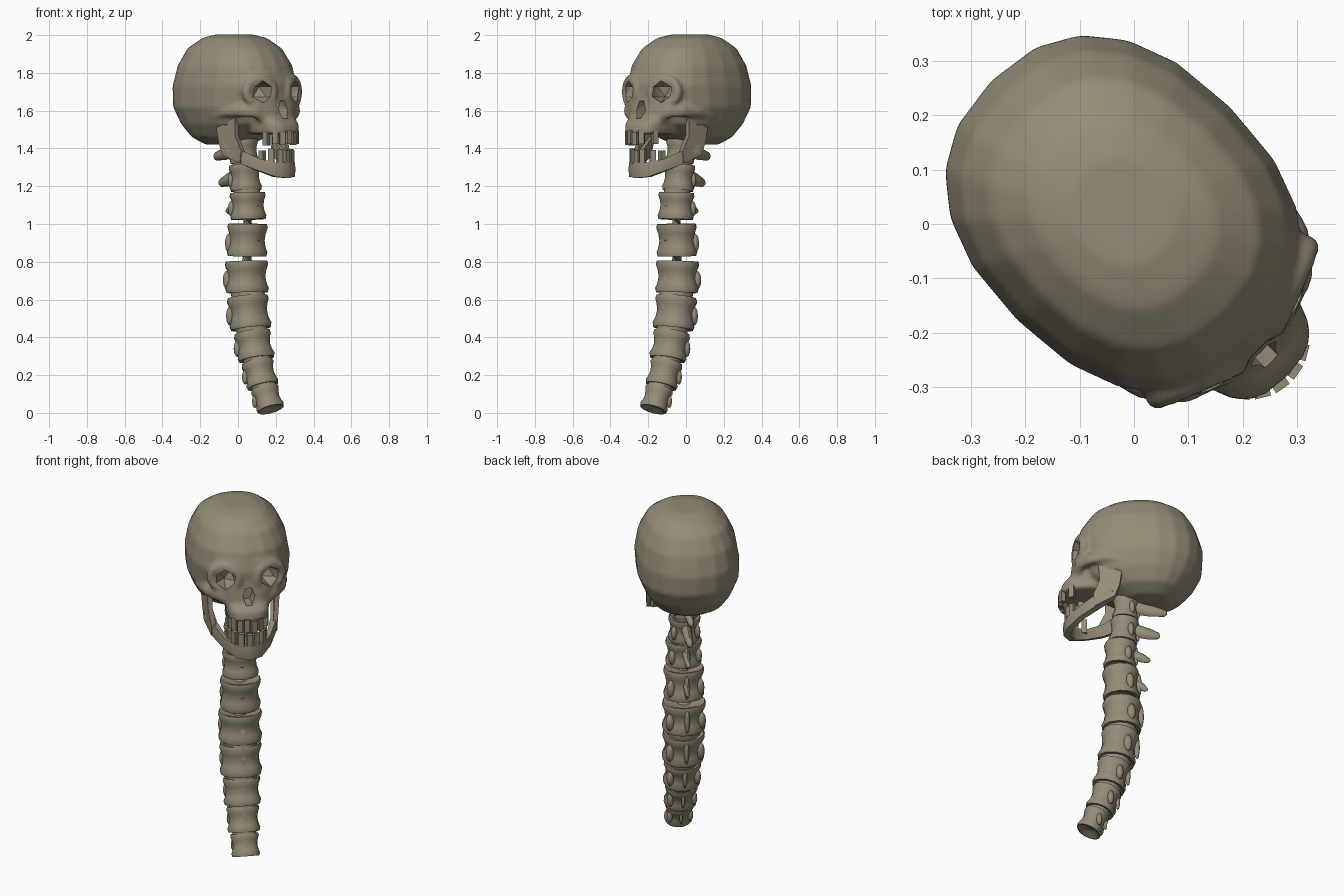
import bpy, bmesh
from math import sin, cos, pi, radians
from mathutils import Vector, Matrix

if "Cube" in bpy.data.objects:
    bpy.data.objects.remove(bpy.data.objects["Cube"])

bone = bpy.data.materials.new("aged_bone")
bone.use_nodes = True
COLOUR = (0.30, 0.26, 0.185, 1)
bone.diffuse_color = COLOUR
bone.node_tree.nodes["Principled BSDF"].inputs["Base Color"].default_value = COLOUR
TURN = Matrix.Rotation(radians(45), 4, 'Z')


def P(forward, left, up):
    """Anatomical coordinates to the unturned model frame."""
    return Vector((left, -forward, up))


def loft(bm, rings):
    """Skin closed rings of equal length and cap both ends."""
    loops = [[bm.verts.new(p) for p in r] for r in rings]
    n = len(loops[0])
    for a, b in zip(loops, loops[1:]):
        for i in range(n):
            bm.faces.new((a[i], a[(i + 1) % n], b[(i + 1) % n], b[i]))
    bm.faces.new(loops[0])
    bm.faces.new(loops[-1])


def finish(name, bm, angle=40):
    bmesh.ops.recalc_face_normals(bm, faces=bm.faces)
    me = bpy.data.meshes.new(name)
    bm.to_mesh(me)
    bm.free()
    me.transform(TURN)
    me.materials.append(bone)
    ob = bpy.data.objects.new(name, me)
    bpy.context.collection.objects.link(ob)
    smooth(ob, angle)
    return ob


def smooth(ob, angle):
    bpy.ops.object.select_all(action='DESELECT')
    ob.select_set(True)
    bpy.context.view_layer.objects.active = ob
    bpy.ops.object.shade_smooth_by_angle(angle=radians(angle))


def oval(z, back, front, width, power=0.85, n=20):
    """Horizontal squared oval between two forward positions."""
    mid, half = (front + back) / 2, (front - back) / 2
    sq = lambda t: abs(t) ** power * (1 if t > 0 else -1)
    return [P(mid + half * sq(cos(2 * pi * i / n)), width * sq(sin(2 * pi * i / n)), z)
            for i in range(n)]


def tube(bm, pts, radii, n=8, flat=1.0):
    """Tapered tube along a path, with rings square to it."""
    rings = []
    for i, p in enumerate(pts):
        t = (pts[min(i + 1, len(pts) - 1)] - pts[max(i - 1, 0)]).normalized()
        a = t.cross(Vector((0, 0, 1))).normalized()
        b = a.cross(t)
        rings.append([p + radii[i] * (a * cos(2 * pi * k / n) * flat + b * sin(2 * pi * k / n))
                      for k in range(n)])
    loft(bm, rings)


def blob(bm, centre, size, turn=0, sub=2):
    m = Matrix.Translation(centre) @ Matrix.Rotation(turn, 4, 'Z') \
        @ Matrix.Diagonal((size[1], size[0], size[2], 1))
    bmesh.ops.create_icosphere(bm, subdivisions=sub, radius=1, matrix=m)


# Skull: braincase and face blocks, welded with orbital rims and cheek arches
bm = bmesh.new()
loft(bm, [oval(*r) for r in (
    (2.003, -.13, .07, .09), (1.985, -.20, .15, .15), (1.93, -.285, .235, .215),
    (1.84, -.34, .295, .258), (1.73, -.372, .32, .277), (1.62, -.368, .29, .272),
    (1.53, -.325, .25, .235), (1.46, -.26, .13, .185), (1.42, -.19, .04, .11))])
loft(bm, [oval(*r, .7) for r in (
    (1.80, .1, .305, .16), (1.74, .1, .325, .19), (1.69, .1, .325, .18),
    (1.63, .1, .335, .165), (1.57, .12, .345, .13), (1.53, .13, .39, .118),
    (1.475, .15, .4, .11))])
for s in (-1, 1):
    rim = [P(.285 - .03 * cos(a), s * (.122 + .075 * cos(a)), 1.70 + .07 * sin(a))
           for a in [2 * pi * i / 12 for i in range(13)]]
    for a, b in zip(rim, rim[1:]):
        tube(bm, [a, (a + b) / 2, b], [.023, .025, .023])
    tube(bm, [P(-.05, s * .225, 1.57), P(.04, s * .232, 1.58), P(.13, s * .228, 1.595),
              P(.22, s * .2, 1.60), P(.28, s * .15, 1.60), P(.31, s * .08, 1.55)],
         [.02, .027, .027, .036, .04, .03], flat=.7)
skull = finish("skull", bm)

# Hidden cutters for eye sockets and the nose opening
bm = bmesh.new()
for s in (-1, 1):
    blob(bm, P(.305, s * .122, 1.70), (.085, .062, .06), s * .3, 1)
tube(bm, [P(.27, 0, 1.605), P(.42, 0, 1.605)], [.05, .056], 6, .62)
cutter = finish("socket_cutter", bm)
cutter.hide_render = True

bpy.context.view_layer.objects.active = skull
mod = skull.modifiers.new("weld", 'REMESH')
mod.mode, mod.voxel_size = 'VOXEL', .011
mod = skull.modifiers.new("soften", 'SMOOTH')
mod.factor, mod.iterations = .5, 6
mod = skull.modifiers.new("sockets", 'BOOLEAN')
mod.operation, mod.object, mod.solver = 'DIFFERENCE', cutter, 'EXACT'
for m in list(skull.modifiers):
    bpy.ops.object.modifier_apply(modifier=m.name)
bpy.data.objects.remove(cutter)
smooth(skull, 40)

# Lower jaw: horseshoe body with an upright notched plate on each side
half = [(.10, .197, 1.36, 1.46), (.20, .172, 1.315, 1.39), (.29, .128, 1.28, 1.345),
        (.355, .07, 1.25, 1.325)]
path = half + [(.38, 0, 1.243, 1.325)] + [(u, -v, a, b) for u, v, a, b in half[::-1]]
bm = bmesh.new()
rings = []
for u, v, low, high in path:
    inner = P(.05, 0, 0) - P(u, v, 0)
    inner = inner.normalized() * .035
    rings.append([P(u, v, low), P(u, v, low * .5 + high * .5) - inner * .15, P(u, v, high),
                  P(u, v, high) + inner, P(u, v, low) + inner])
loft(bm, rings)
outline = [(.085, 1.365), (.06, 1.43), (.04, 1.56), (.085, 1.57), (.10, 1.525), (.125, 1.525),
           (.15, 1.58), (.175, 1.56), (.17, 1.47), (.205, 1.39), (.195, 1.32)]
for s in (-1, 1):
    slant = lambda u, z: .2 + .06 * (z - 1.4) - .2 * max(0, u - .1)
    loft(bm, [[P(u, s * (slant(u, z) + t), z) for u, z in outline] for t in (.004, -.022)])
finish("lower_jaw", bm, 50)

# Teeth: small blocks on two arcs, with gaps
def teeth(name, z, height, radius, centre, slots, reach):
    bm = bmesh.new()
    for k in slots:
        a = k * reach
        m = Matrix.Translation(P(centre + radius * cos(a), radius * sin(a), z + .006 * (k % 2))) \
            @ Matrix.Rotation(a, 4, 'Z') @ Matrix.Diagonal((.03, .024, height, 1))
        bmesh.ops.create_cube(bm, size=1, matrix=m)
    finish(name, bm, 30)


teeth("upper_teeth", 1.45, .07, .1, .297, (-4, -2.5, -1.5, -.5, .5, 1.5, 3.5), .36)
teeth("lower_teeth", 1.35, .08, .098, .265, (-4, -2.5, -1.2, 0, 1, 2.5, 4), .36)

# Spine: spool-shaped vertebrae strung on a curved core
# columns: forward, height, radius, length
spine = [(.045, 1.385, .08, .13), (.055, 1.245, .088, .14), (.075, 1.095, .1, .145),
         (.07, .915, .112, .175), (.066, .72, .12, .17), (.084, .53, .116, .175),
         (.122, .355, .103, .15), (.165, .205, .09, .14), (.222, .075, .078, .125)]
profile = [(.6, .40), (.8, .47), (.95, .49), (1.0, .38), (.9, .2), (.85, 0),
           (.9, -.2), (1.0, -.36), (.95, -.49), (.78, -.48), (.55, -.36)]
mids = [P(u, 0, z) for u, z, r, h in spine]
bm = bmesh.new()
tube(bm, [m + (mids[-1] - mids[-2]) * .1 if m is mids[-1] else m for m in mids],
     [r * .78 for u, z, r, h in spine], 12)
finish("disc_core", bm)

for i, (u, z, r, h) in enumerate(spine):
    up = (mids[max(i - 1, 0)] - mids[min(i + 1, len(mids) - 1)]).normalized()
    side = Vector((1, 0, 0))
    fwd = up.cross(side)
    bm = bmesh.new()
    rings = []
    for pr, ph in profile:
        rings.append([mids[i] + up * ph * h + r * pr *
                      (side * cos(a) + fwd * sin(a) * (.95 + .05 * cos(2 * a)))
                      for a in [2 * pi * k / 14 for k in range(14)]])
    loft(bm, rings)
    # low ridge down the back and a knob on each rear flank
    blob(bm, mids[i] + P(-r * .86, 0, 0), (r * .14, r * .12, h * .42))
    for s in (-1, 1):
        blob(bm, mids[i] + P(-r * .5, s * r * .72, -h * .1), (r * .2, r * .2, h * .3))
    finish("vertebra_%d" % (i + 1), bm, 50)

# Spines: blunt hooks behind the upper four vertebrae
bm = bmesh.new()
for (u, z, r, h), tip, size in zip(spine, (-.178, -.14, -.088, -.075), (.034, .034, .026, .022)):
    root = u - r * .75
    tube(bm, [P(root, 0, z + .01), P(root * .5 + tip * .5, 0, z - .012),
              P(tip + .012, 0, z - .028), P(tip, 0, z - .026)],
         [size * 1.15, size, size * .65, size * .3], 8, .7)
finish("rear_spines", bm, 50)
